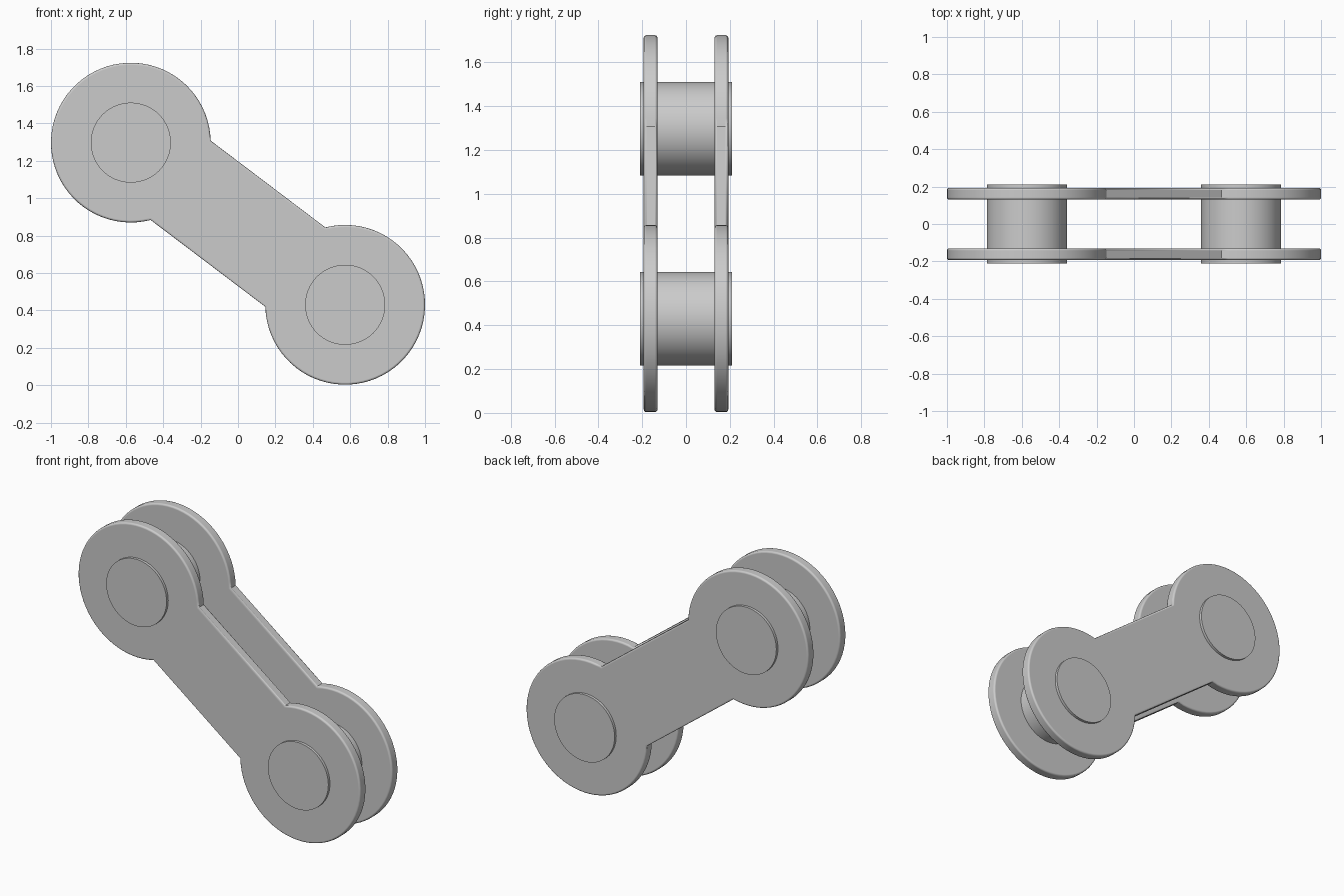
import bpy, bmesh
from math import asin, atan2, cos, sin, pi, radians

if "Cube" in bpy.data.objects:
    bpy.data.objects.remove(bpy.data.objects["Cube"])

UPPER, LOWER = (-0.573, 1.297), (0.573, 0.43)   # pin centres (x, z)
DISC_R, BAR_HALF, PIN_R = 0.427, 0.266, 0.214
PLATE_IN, PLATE_OUT, PIN_HALF = 0.13, 0.193, 0.21


def smooth(obj, angle):
    bpy.ops.object.select_all(action='DESELECT')
    obj.select_set(True)
    bpy.context.view_layer.objects.active = obj
    bpy.ops.object.shade_smooth_by_angle(angle=radians(angle))


def extrude_outline(name, points, y0, y1, bevel=0.0):
    """Extrude an x-z outline along y, rounding only the rims of the caps."""
    bm = bmesh.new()
    face = bm.faces.new([bm.verts.new((x, y0, z)) for x, z in points])
    new = bmesh.ops.extrude_face_region(bm, geom=[face])['geom']
    for v in new:
        if isinstance(v, bmesh.types.BMVert):
            v.co.y = y1
    bmesh.ops.recalc_face_normals(bm, faces=bm.faces)
    mesh = bpy.data.meshes.new(name)
    bm.to_mesh(mesh)
    bm.free()
    obj = bpy.data.objects.new(name, mesh)
    bpy.context.collection.objects.link(obj)
    smooth(obj, 30)
    if bevel:
        mod = obj.modifiers.new("rounded_rim", 'BEVEL')
        mod.width, mod.segments = bevel, 3
        mod.limit_method, mod.angle_limit = 'ANGLE', radians(70)
        mod.harden_normals = True
    return obj


def arc(centre, radius, start, end, steps):
    return [(centre[0] + radius * cos(start + (end - start) * i / steps),
             centre[1] + radius * sin(start + (end - start) * i / steps))
            for i in range(steps + 1)]


# Link plates: two round ends joined by a narrower straight bar
axis = atan2(LOWER[1] - UPPER[1], LOWER[0] - UPPER[0])
neck = asin(BAR_HALF / DISC_R)
outline = (arc(UPPER, DISC_R, axis + neck, axis + 2 * pi - neck, 56)
           + arc(LOWER, DISC_R, axis + pi + neck, axis + 3 * pi - neck, 56))
for name, side in (("front_plate", -1), ("back_plate", 1)):
    extrude_outline(name, outline, side * PLATE_IN, side * PLATE_OUT, 0.012)

# Pins passing through both plates, ends slightly proud
for name, centre in (("upper_pin", UPPER), ("lower_pin", LOWER)):
    circle = arc(centre, PIN_R, 0, 2 * pi, 64)[:-1]
    extrude_outline(name, circle, -PIN_HALF, PIN_HALF)
